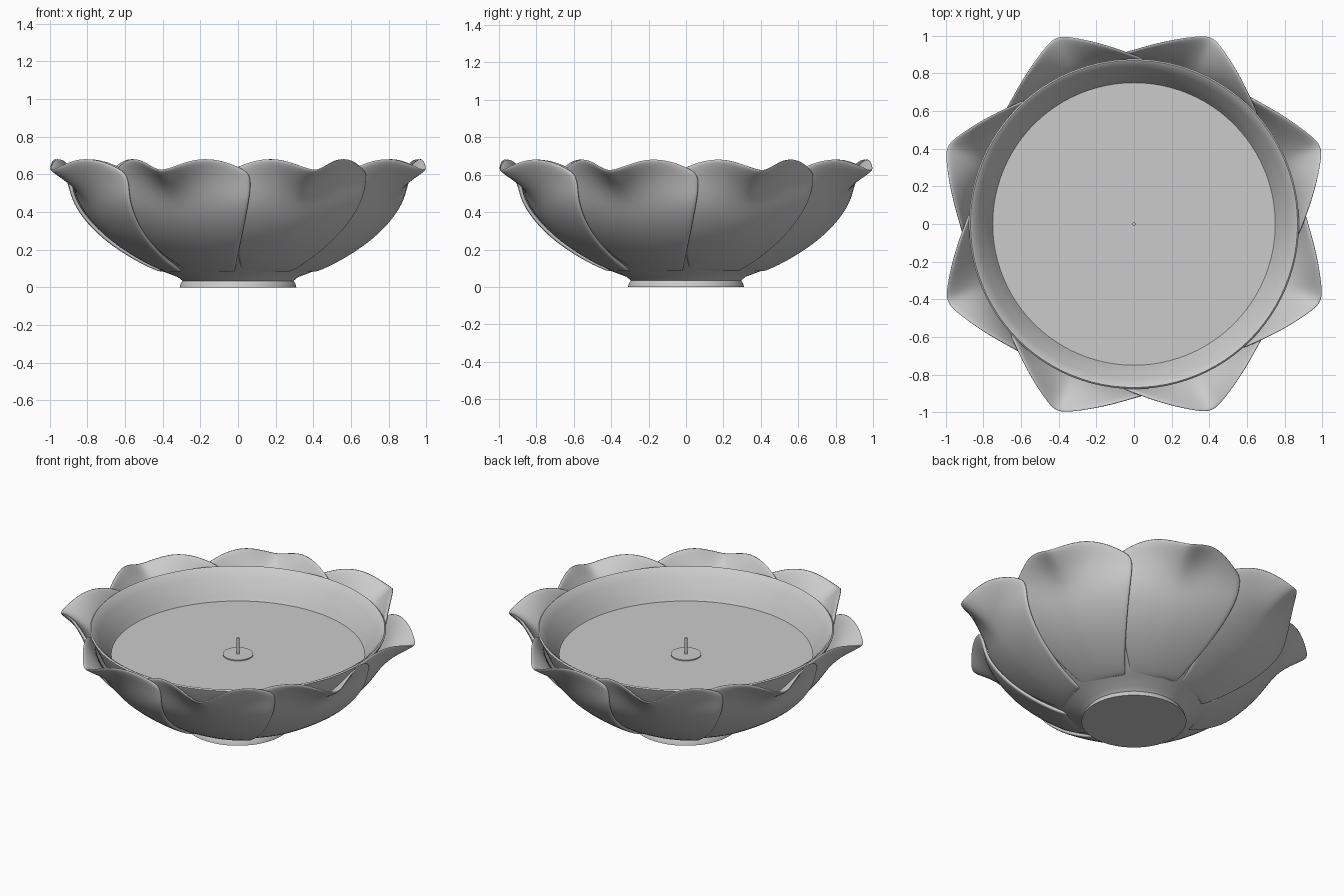
import bpy, bmesh, math

if "Cube" in bpy.data.objects:
    bpy.data.objects.remove(bpy.data.objects["Cube"])

def finish(name, bm, angle=40):
    me = bpy.data.meshes.new(name)
    bm.to_mesh(me)
    bm.free()
    ob = bpy.data.objects.new(name, me)
    bpy.context.collection.objects.link(ob)
    bpy.ops.object.select_all(action='DESELECT')
    ob.select_set(True)
    bpy.context.view_layer.objects.active = ob
    bpy.ops.object.shade_smooth_by_angle(angle=math.radians(angle))
    return ob

def lathe(name, profile, steps=96, angle=40):
    bm = bmesh.new()
    vs = [bm.verts.new((r, 0, z)) for r, z in profile]
    es = [bm.edges.new(p) for p in zip(vs, vs[1:])]
    bmesh.ops.spin(bm, geom=vs + es, cent=(0, 0, 0), axis=(0, 0, 1),
                   angle=2 * math.pi, steps=steps, use_duplicate=False)
    bmesh.ops.remove_doubles(bm, verts=bm.verts, dist=1e-5)
    bmesh.ops.recalc_face_normals(bm, faces=bm.faces)
    return finish(name, bm, angle)

def lerp_table(table, x):
    for a, b in zip(table, table[1:]):
        if x <= b[0]:
            t = (x - a[0]) / (b[0] - a[0])
            return [p + (q - p) * t for p, q in zip(a[1:], b[1:])]
    return table[-1][1:]

# Bowl with a small foot and a rounded rim
lathe("bowl", [(0, 0), (0.31, 0), (0.305, 0.02), (0.295, 0.035), (0.32, 0.055), (0.40, 0.085),
               (0.53, 0.16), (0.66, 0.265), (0.76, 0.385), (0.82, 0.49), (0.85, 0.56),
               (0.872, 0.605), (0.876, 0.618), (0.868, 0.625), (0.855, 0.618), (0.825, 0.575),
               (0.79, 0.525), (0.765, 0.48), (0.75, 0.45), (0.70, 0.37), (0.60, 0.265),
               (0.45, 0.16), (0.30, 0.10), (0, 0.08)])

# Wax filling
lathe("wax", [(0, 0.45), (0.75, 0.45), (0.70, 0.372), (0.60, 0.267), (0.45, 0.162),
              (0.30, 0.102), (0, 0.082)], angle=30)

# Wick and its round holder
lathe("wick_holder", [(0, 0.445), (0.09, 0.445), (0.09, 0.457), (0, 0.457)], 48)
lathe("wick", [(0, 0.45), (0.009, 0.45), (0.009, 0.56), (0, 0.56)], 16)

# Petals: shared lower profile, top edge that flares into a folded tip
LOWER = [(0.385, 0.08), (0.42, 0.088), (0.54, 0.145), (0.70, 0.25), (0.815, 0.37), (0.872, 0.47)]
TOP = [(0, 1.085, 0.612), (0.12, 1.07, 0.63), (0.38, 1.01, 0.685), (0.65, 0.955, 0.675),
       (0.88, 0.915, 0.635), (1, 0.90, 0.60)]
COLS = [-1, -0.88, -0.65, -0.38, -0.12, 0, 0.12, 0.38, 0.65, 0.88, 1]
WIDTH = [20, 20.5, 22, 24, 25.5, 26.5, 27, 26.5]

def petal(i):
    bm = bmesh.new()
    grid = []
    for u in COLS:
        tr, tz = lerp_table(TOP, abs(u))
        r0, z0 = LOWER[-1]
        prof = LOWER + [(r0 + (tr - r0) * 0.42, z0 + (tz - z0) * 0.55), (tr, tz)]
        col = []
        for (r, z), w in zip(prof, WIDTH):
            a = math.radians(22.5 + 45 * i + w * u)
            r += 0.016 * u          # one side overlaps the next petal
            col.append(bm.verts.new((r * math.cos(a), r * math.sin(a), z)))
        grid.append(col)
    for a, b in zip(grid, grid[1:]):
        for j in range(len(a) - 1):
            bm.faces.new((a[j], b[j], b[j + 1], a[j + 1]))
    ob = finish(f"petal_{i + 1}", bm, 180)
    sol = ob.modifiers.new("thickness", 'SOLIDIFY')
    sol.thickness = 0.022
    sol.offset = -1
    sub = ob.modifiers.new("smooth", 'SUBSURF')
    sub.levels = sub.render_levels = 2

for i in range(8):
    petal(i)
